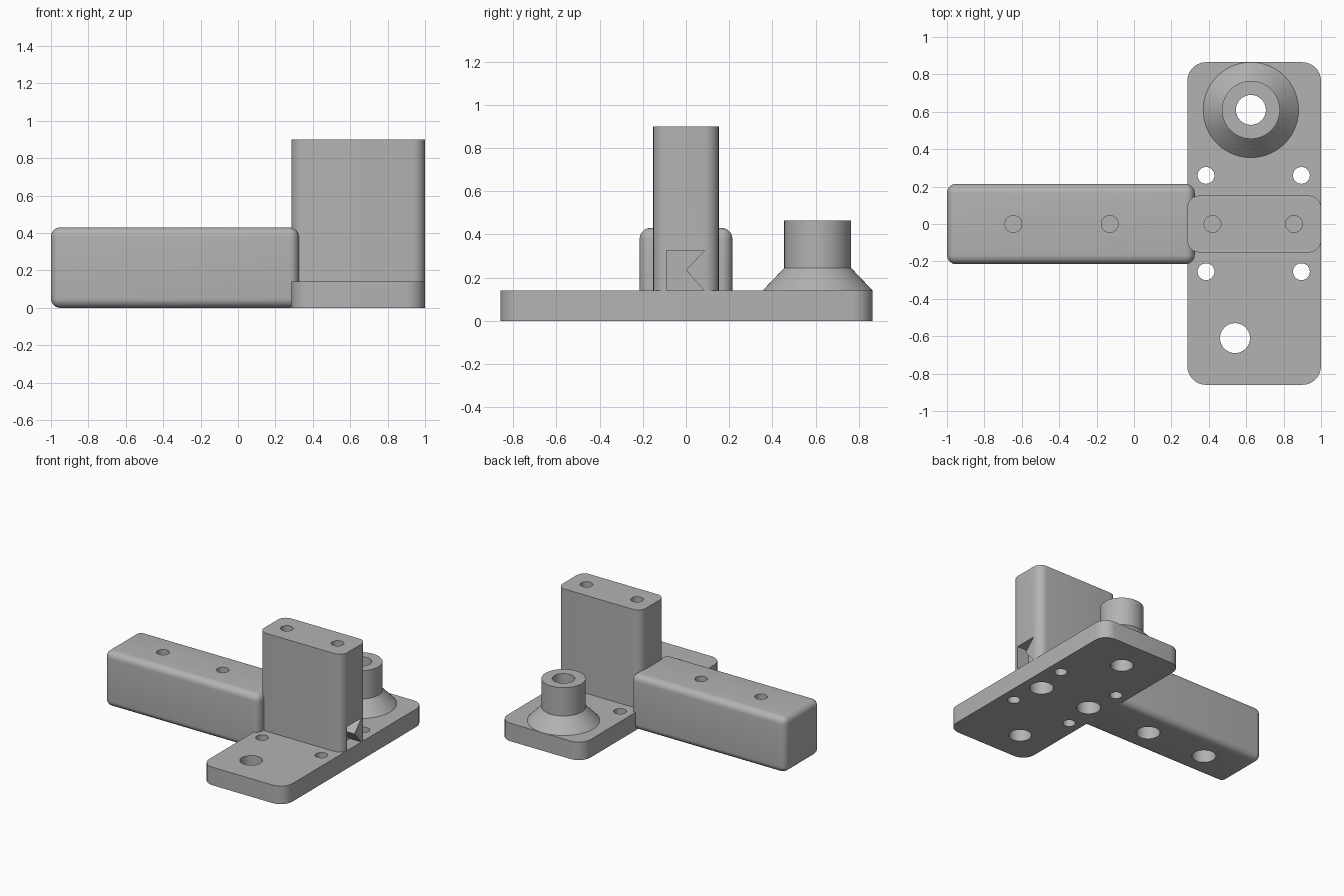
import bpy, bmesh, math
from mathutils import Matrix

if "Cube" in bpy.data.objects:
    bpy.data.objects.remove(bpy.data.objects["Cube"])

GREY = (0.45, 0.45, 0.45, 1)
mat = bpy.data.materials.new("plain grey")
mat.use_nodes = True
mat.diffuse_color = GREY
mat.node_tree.nodes["Principled BSDF"].inputs["Base Color"].default_value = GREY


def finish(bm, name):
    bmesh.ops.recalc_face_normals(bm, faces=bm.faces)
    mesh = bpy.data.meshes.new(name)
    bm.to_mesh(mesh)
    bm.free()
    mesh.materials.append(mat)
    obj = bpy.data.objects.new(name, mesh)
    bpy.context.scene.collection.objects.link(obj)
    return obj


def block(name, xs, ys, zs, radius, upright_only=True):
    """Box between the given limits with rounded edges."""
    bm = bmesh.new()
    bmesh.ops.create_cube(bm, size=1)
    for v in bm.verts:
        for i, (lo, hi) in enumerate((xs, ys, zs)):
            v.co[i] = hi if v.co[i] > 0 else lo
    edges = [e for e in bm.edges if not upright_only
             or abs(e.verts[0].co.z - e.verts[1].co.z) > 0.01]
    bmesh.ops.bevel(bm, geom=edges, offset=radius, segments=7,
                    profile=0.5, affect='EDGES')
    return finish(bm, name)


def pin(bm, x, y, z0, z1, radius):
    """Add a round cutter to a mesh."""
    bmesh.ops.create_cone(bm, cap_ends=True, segments=40, radius1=radius,
                          radius2=radius, depth=z1 - z0,
                          matrix=Matrix.Translation((x, y, (z0 + z1) / 2)))


def prism(bm, outline, x0, x1):
    """Extrude a (y, z) outline along x."""
    face = bm.faces.new([bm.verts.new((x0, y, z)) for y, z in outline])
    out = bmesh.ops.extrude_face_region(bm, geom=[face])["geom"]
    for v in out:
        if isinstance(v, bmesh.types.BMVert):
            v.co.x = x1


def cut(obj, cutter_bm):
    cutter = finish(cutter_bm, "cutter")
    cutter.hide_render = True
    mod = obj.modifiers.new("holes", 'BOOLEAN')
    mod.operation = 'DIFFERENCE'
    mod.solver = 'EXACT'
    mod.object = cutter
    graph = bpy.context.evaluated_depsgraph_get()
    result = bpy.data.meshes.new_from_object(obj.evaluated_get(graph))
    obj.modifiers.clear()
    obj.data = result
    bpy.data.objects.remove(cutter)


X0, X1 = 0.285, 1.0
PLATE = 0.14
BOSS = (0.625, 0.61)
TOWER_HOLES = (0.42, 0.855)
ARM_HOLES = (-0.645, -0.13)

# Base plate with through holes and blind sockets underneath
plate = block("base_plate", (X0, X1), (-0.86, 0.865), (0, PLATE), 0.1)
holes = bmesh.new()
pin(holes, *BOSS, -0.1, 0.3, 0.08)
pin(holes, 0.54, -0.61, -0.1, 0.3, 0.08)
for x in (0.385, 0.895):
    for y in (-0.255, 0.26):
        pin(holes, x, y, -0.1, 0.3, 0.045)
for x in TOWER_HOLES:
    pin(holes, x, 0, -0.1, 0.12, 0.085)
cut(plate, holes)

# Upright block with peg holes on top and an arrow-shaped pocket at the side
tower = block("upright_block", (X0, X1), (-0.152, 0.152), (PLATE, 0.9), 0.065)
holes = bmesh.new()
for x in TOWER_HOLES:
    pin(holes, x, 0, 0.8, 1.0, 0.045)
prism(holes, [(-0.09, 0.13), (-0.09, 0.325), (0.085, 0.325),
              (0, 0.235), (0.085, 0.14), (0.085, 0.13)], 0.9, 1.1)
cut(tower, holes)

# Long arm with peg holes above and wider sockets below
arm = block("arm", (-1.0, 0.325), (-0.215, 0.215), (0, 0.43), 0.05, False)
holes = bmesh.new()
for x in ARM_HOLES:
    pin(holes, x, 0, 0.33, 0.6, 0.045)
    pin(holes, x, 0, -0.1, 0.12, 0.085)
cut(arm, holes)

# Hollow boss with a flared foot
bm = bmesh.new()
profile = [(0.08, PLATE), (0.255, PLATE), (0.155, 0.245),
           (0.155, 0.465), (0.08, 0.465)]
verts = [bm.verts.new((r, 0, z)) for r, z in profile]
edges = [bm.edges.new((verts[i], verts[i - 1])) for i in range(len(verts))]
bmesh.ops.spin(bm, geom=verts + edges, cent=(0, 0, 0), axis=(0, 0, 1),
               angle=math.tau, steps=56, use_merge=True)
bmesh.ops.remove_doubles(bm, verts=bm.verts, dist=0.0001)
bmesh.ops.translate(bm, verts=bm.verts, vec=(*BOSS, 0))
boss = finish(bm, "boss")

# Smooth rounded faces, keep hard edges
for obj in bpy.context.scene.objects:
    obj.select_set(False)
for obj in (plate, tower, arm, boss):
    obj.select_set(True)
    bpy.context.view_layer.objects.active = obj
bpy.ops.object.shade_smooth_by_angle(angle=math.radians(30))
